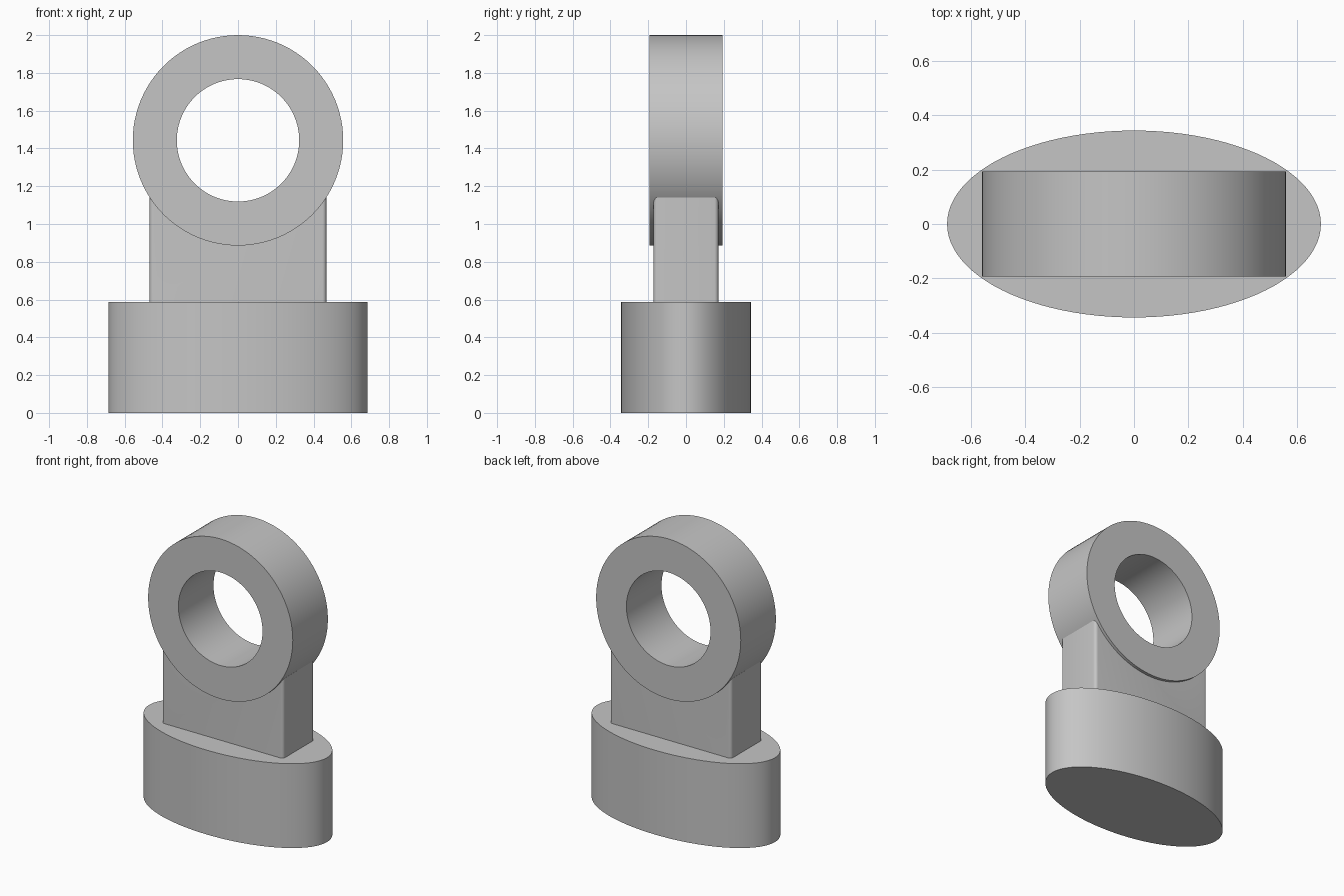
import bpy, bmesh
from math import radians, sin, cos, pi

old = bpy.data.objects.get("Cube")
if old:
    bpy.data.objects.remove(old)

grey = bpy.data.materials.new("plain grey")
grey.use_nodes = True
colour = (0.56, 0.56, 0.56, 1)
grey.diffuse_color = colour
grey.node_tree.nodes["Principled BSDF"].inputs["Base Color"].default_value = colour

BASE_TOP = 0.587
RING_R, HOLE_R, RING_Z = 0.557, 0.324, 1.443
BLOCK_X = 0.468


def finish(bm, name):
    """Turn a bmesh into a shaded object with the grey material."""
    bmesh.ops.recalc_face_normals(bm, faces=bm.faces)
    mesh = bpy.data.meshes.new(name)
    bm.to_mesh(mesh)
    bm.free()
    mesh.materials.append(grey)
    ob = bpy.data.objects.new(name, mesh)
    bpy.context.collection.objects.link(ob)
    bpy.ops.object.select_all(action='DESELECT')
    ob.select_set(True)
    bpy.context.view_layer.objects.active = ob
    bpy.ops.object.shade_smooth_by_angle(angle=radians(30))
    return ob


def prism(points, offset):
    """Extrude a closed outline of 3D points along an offset."""
    bm = bmesh.new()
    face = bm.faces.new([bm.verts.new(p) for p in points])
    out = bmesh.ops.extrude_face_region(bm, geom=[face], use_keep_orig=True)
    verts = [v for v in out["geom"] if isinstance(v, bmesh.types.BMVert)]
    bmesh.ops.translate(bm, verts=verts, vec=offset)
    return bm


# Oval base
turns = [2 * pi * i / 96 for i in range(96)]
oval = [(0.686 * cos(a), 0.343 * sin(a), 0) for a in turns]
finish(prism(oval, (0, 0, BASE_TOP)), "oval_base")

# Upright block, hollowed on top so it ends inside the ring wall
corner_z = RING_Z - (RING_R ** 2 - BLOCK_X ** 2) ** 0.5
y = 0.172
outline = [(-BLOCK_X, -y, corner_z), (-BLOCK_X, -y, BASE_TOP),
           (BLOCK_X, -y, BASE_TOP), (BLOCK_X, -y, corner_z)]
for i in range(13):
    a = radians(-33 - 114 * i / 12)
    outline.append((0.45 * cos(a), -y, RING_Z + 0.45 * sin(a)))
bm = prism(outline, (0, 2 * y, 0))
uprights = [e for e in bm.edges
            if all(abs(abs(v.co.x) - BLOCK_X) < 0.001 for v in e.verts)
            and abs(e.verts[0].co.z - e.verts[1].co.z) > 0.3]
bmesh.ops.bevel(bm, geom=uprights, offset=0.022, segments=5,
                profile=0.5, affect='EDGES')
finish(bm, "upright_block")

# Ring: a rectangular section spun around the y axis
bm = bmesh.new()
w = 0.193
section = [bm.verts.new((r, s, RING_Z)) for r, s in
           ((HOLE_R, -w), (RING_R, -w), (RING_R, w), (HOLE_R, w))]
edges = [bm.edges.new((section[i], section[(i + 1) % 4])) for i in range(4)]
bmesh.ops.spin(bm, geom=section + edges, cent=(0, 0, RING_Z), axis=(0, 1, 0),
               angle=2 * pi, steps=96, use_merge=True)
bmesh.ops.remove_doubles(bm, verts=bm.verts, dist=0.0005)
finish(bm, "ring")
